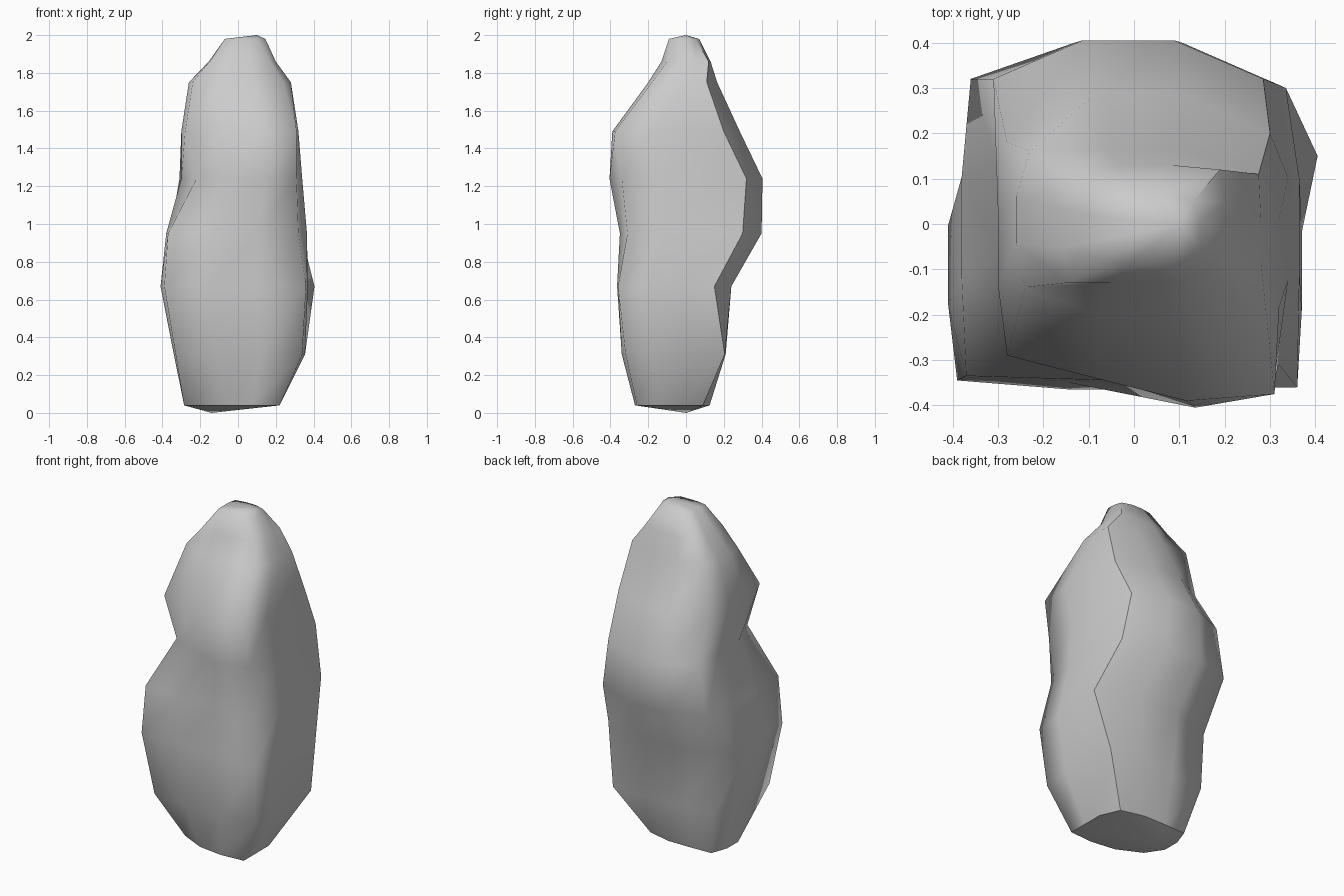
import bpy, bmesh
from math import radians
from mathutils import Vector

if "Cube" in bpy.data.objects:
    bpy.data.objects.remove(bpy.data.objects["Cube"])

# Rock cross-sections: height, corners (NE, NW, SW, SE as x, y), side reach (N, W, S, E),
# and the recess of the front's left half; N = back
RINGS = [
    (0.04, ((.17, .09), (-.25, .12), (-.22, -.18), (.22, -.26)), (.125, -.285, -.27, .22), .02),
    (0.31, ((.335, .205), (-.31, .19), (-.33, -.31), (.34, -.32)), (.21, -.34, -.34, .355), .0),
    (0.67, ((.405, .15), (-.35, .165), (-.39, -.345), (.36, -.36)), (.24, -.41, -.365, .37), .0),
    (0.95, ((.335, .30), (-.36, .32), (-.37, -.335), (.32, -.31)), (.40, -.38, -.35, .365), .0),
    (1.24, ((.285, .32), (-.31, .32), (-.22, -.26), (.31, -.34)), (.405, -.30, -.405, .34), .06),
    (1.49, ((.30, .20), (-.28, .18), (-.28, -.29), (.31, -.375)), (.285, -.30, -.39, .32), .05),
    (1.75, ((.275, .11), (-.23, .16), (-.24, -.14), (.24, -.18)), (.165, -.26, -.20, .28), .0),
    (1.86, ((.19, .12), (-.14, .11), (-.15, -.13), (.17, -.10)), (.13, -.155, -.13, .20), .0),
    (1.98, ((.13, .05), (-.06, .06), (-.07, -.08), (.10, -.09)), (.07, -.07, -.09, .145), .0),
]


def outline(corners, reach, recess):
    """Four corners, each side bulging out to its reach."""
    pts = []
    for k in range(4):
        a, b = Vector(corners[k]), Vector(corners[(k + 1) % 4])
        pts.append(a)
        for t in (0.33, 0.67):
            p = a.lerp(b, t)
            p[1 - k % 2] = reach[k] + (recess if k == 2 and t < 0.5 else 0)
            pts.append(p)
    return pts


# Loft the rings into one closed body
bm = bmesh.new()
loops = [[bm.verts.new((p.x, p.y, z)) for p in outline(c, r, d)] for z, c, r, d in RINGS]
n = len(loops[0])
for low, high in zip(loops, loops[1:]):
    for i in range(n):
        j = (i + 1) % n
        bm.faces.new((low[i], low[j], high[j], high[i]))

# Nearly flat underside with one low foot, and a blunt tip
under = bm.verts.new((-0.14, 0.0, 0.0))
tip = bm.verts.new((0.10, 0.0, 2.0))
for i in range(n):
    j = (i + 1) % n
    bm.faces.new((under, loops[0][j], loops[0][i]))
    bm.faces.new((tip, loops[-1][i], loops[-1][j]))
bmesh.ops.recalc_face_normals(bm, faces=bm.faces)

# Smooth everywhere except the back-right ridge and the base rim
for f in bm.faces:
    f.smooth = True
for low, high in zip(loops, loops[1:]):
    bm.edges.get((low[0], high[0])).smooth = False
for i in range(n):
    bm.edges.get((loops[0][i], loops[0][(i + 1) % n])).smooth = False

mesh = bpy.data.meshes.new("standing_rock")
bm.to_mesh(mesh)
bm.free()
rock = bpy.data.objects.new("standing_rock", mesh)
bpy.context.collection.objects.link(rock)
